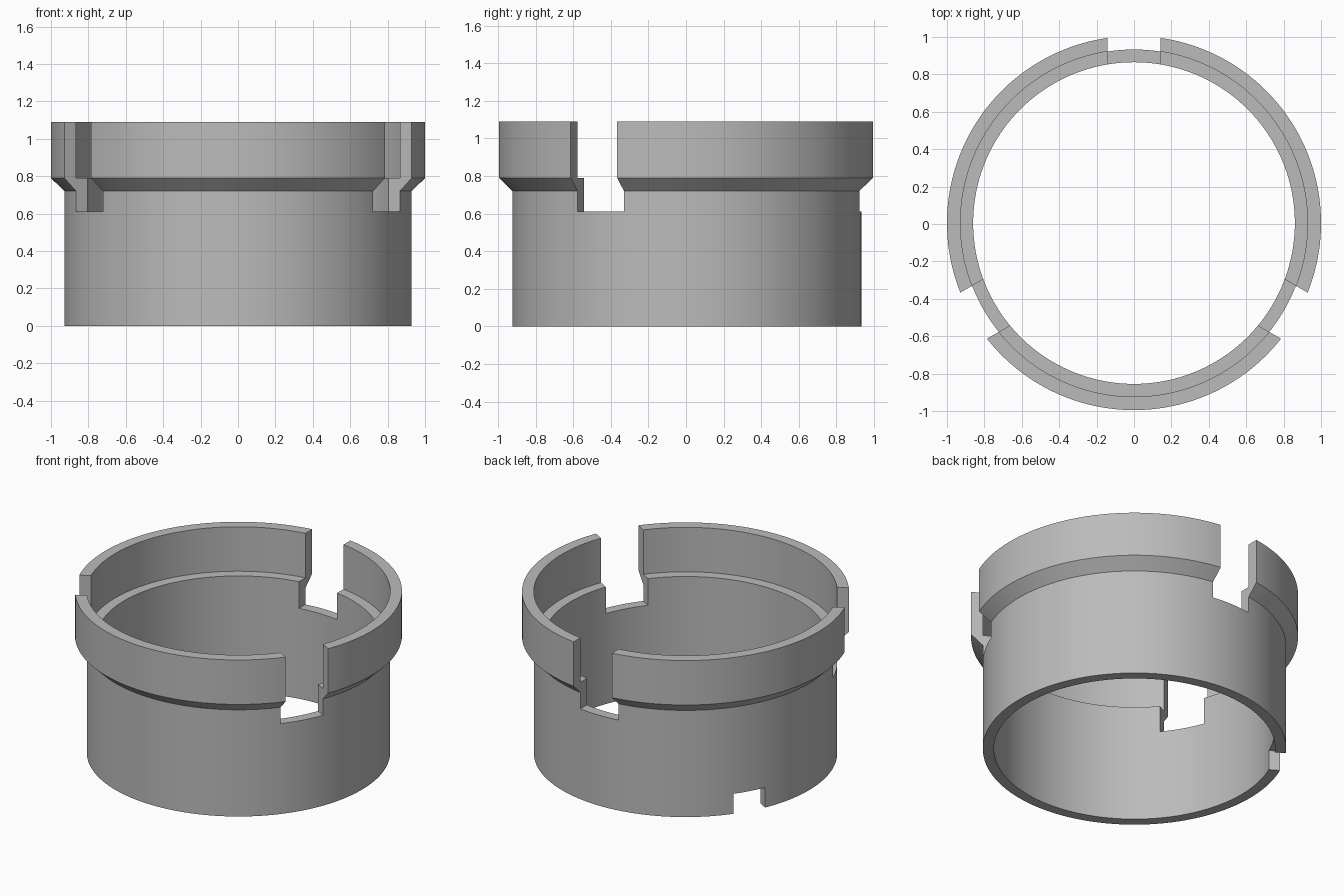
import bpy
import bmesh
import math
from mathutils import Matrix, Vector

default_cube = bpy.data.objects.get("Cube")
if default_cube:
    bpy.data.objects.remove(default_cube, do_unlink=True)

CENTER = Vector((0, 0.005, 0))
SEGMENTS = 180

# Single plain grey material
grey = bpy.data.materials.new("plain grey")
grey.use_nodes = True
color = (0.5, 0.5, 0.5, 1)
grey.diffuse_color = color
grey.node_tree.nodes["Principled BSDF"].inputs["Base Color"].default_value = color


def make_object(name, bm):
    bmesh.ops.recalc_face_normals(bm, faces=bm.faces)
    mesh = bpy.data.meshes.new(name)
    bm.to_mesh(mesh)
    bm.free()
    mesh.materials.append(grey)
    obj = bpy.data.objects.new(name, mesh)
    bpy.context.collection.objects.link(obj)
    return obj


def lathe(name, profile):
    """Revolve a closed radius/height outline around the vertical axis."""
    bm = bmesh.new()
    verts = [bm.verts.new((r, 0, z)) for r, z in profile]
    edges = [bm.edges.new((v, verts[i - 1])) for i, v in enumerate(verts)]
    bmesh.ops.spin(bm, geom=verts + edges, cent=(0, 0, 0), axis=(0, 0, 1),
                   angle=math.tau, steps=SEGMENTS, use_merge=True)
    bmesh.ops.remove_doubles(bm, verts=bm.verts, dist=0.0001)
    bmesh.ops.translate(bm, verts=bm.verts, vec=CENTER)
    return make_object(name, bm)


def cut_notch(target, angle, width, bottom, top):
    """Cut a parallel-sided notch through the wall at an angle in degrees."""
    bm = bmesh.new()
    bmesh.ops.create_cube(bm, size=1, matrix=(
        Matrix.Translation(CENTER)
        @ Matrix.Rotation(math.radians(angle), 4, "Z")
        @ Matrix.Translation((0.9, 0, (bottom + top) / 2))
        @ Matrix.Diagonal((0.6, width, top - bottom, 1))))
    cutter = make_object("notch_cutter", bm)
    cutter.hide_render = True
    mod = target.modifiers.new("notch", "BOOLEAN")
    mod.operation = "DIFFERENCE"
    mod.solver = "EXACT"
    mod.object = cutter
    bpy.context.view_layer.objects.active = target
    bpy.ops.object.modifier_apply(modifier=mod.name)
    bpy.data.objects.remove(cutter, do_unlink=True)


# Collar: straight sleeve, outer chamfer, wider rim and inner ledge
collar = lathe("stepped_collar", [
    (0.86, 0), (0.928, 0), (0.928, 0.72), (1, 0.79),
    (1, 1.09), (0.928, 1.09), (0.928, 0.79), (0.86, 0.79)])

bpy.ops.object.select_all(action="DESELECT")
collar.select_set(True)

# Three even rim notches
for angle in (90, 210, 330):
    cut_notch(collar, angle, 0.285, 0.61, 1.3)

# Small locating notch in the bottom edge
cut_notch(collar, 150, 0.215, -0.2, 0.135)

bpy.context.view_layer.objects.active = collar
bpy.ops.object.shade_smooth_by_angle(angle=math.radians(30))
